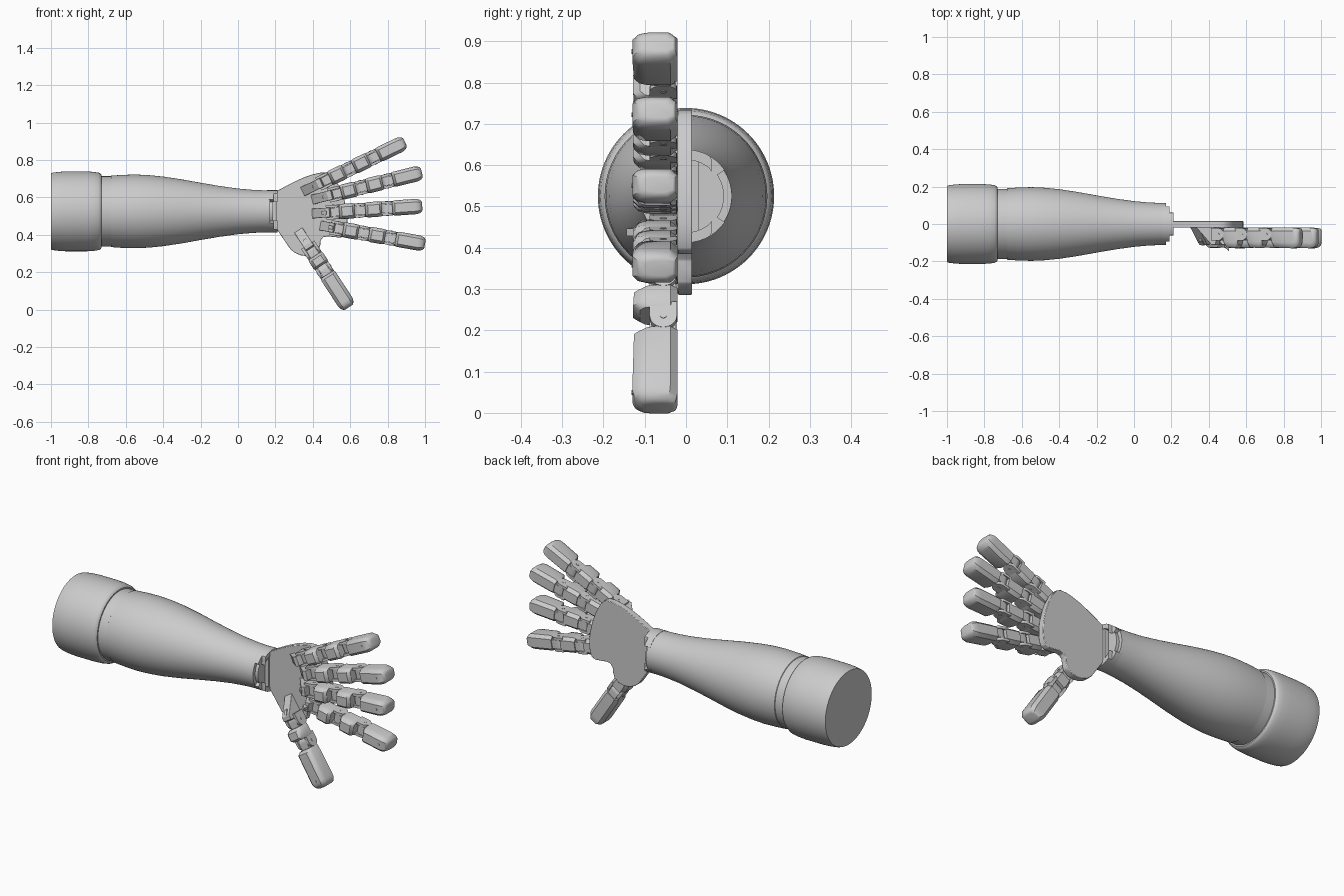
import bpy, bmesh, math
from mathutils import Matrix, Vector

if "Cube" in bpy.data.objects:
    bpy.data.objects.remove(bpy.data.objects["Cube"])

CZ = 0.525  # height of the arm axis


def finish(name, bm, mat=None, bevel=0.0, angle=35):
    if mat:
        bm.transform(mat)
    bmesh.ops.remove_doubles(bm, verts=bm.verts, dist=1e-5)
    bmesh.ops.recalc_face_normals(bm, faces=bm.faces)
    me = bpy.data.meshes.new(name)
    bm.to_mesh(me)
    bm.free()
    ob = bpy.data.objects.new(name, me)
    bpy.context.collection.objects.link(ob)
    bpy.ops.object.select_all(action='DESELECT')
    bpy.context.view_layer.objects.active = ob
    ob.select_set(True)
    if bevel:
        m = ob.modifiers.new("bevel", 'BEVEL')
        m.width, m.segments, m.limit_method = bevel, 2, 'ANGLE'
    bpy.ops.object.shade_smooth_by_angle(angle=math.radians(angle))
    return ob


def loft(name, rings, mat=None, bevel=0.0):
    """Skin a list of equal-length point rings and cap both ends."""
    bm = bmesh.new()
    vs = [[bm.verts.new(p) for p in r] for r in rings]
    n = len(vs[0])
    for a, b in zip(vs, vs[1:]):
        for i in range(n):
            j = (i + 1) % n
            bm.faces.new((a[i], a[j], b[j], b[i]))
    bm.faces.new(vs[0])
    bm.faces.new(vs[-1])
    return finish(name, bm, mat, bevel)


def prism(name, pts, v0, v1, mat=None, bevel=0.0):
    """Extrude a side outline (length, depth) across the width."""
    return loft(name, [[(u, w, v) for u, w in pts] for v in (v0, v1)], mat, bevel)


def revolve(name, profile, seg=96):
    rings = [[(x, r * math.cos(2 * math.pi * i / seg), CZ + r * math.sin(2 * math.pi * i / seg))
              for i in range(seg)] for x, r in profile]
    return loft(name, rings)


# Forearm shell and elbow cuff
revolve("elbow_cuff", [(-1, .204), (-.99, .207), (-.96, .211), (-.92, .2135), (-.81, .2135), (-.77, .211),
                       (-.745, .207), (-.735, .202), (-.73, .195), (-.73, .17)])
revolve("forearm", [(-.74, .188), (-.68, .188), (-.678, .191), (-.62, .195), (-.55, .197), (-.48, .194),
                    (-.4, .186), (-.3, .171), (-.2, .153), (-.1, .136), (0, .122), (.08, .115), (.17, .111)])

# Wrist: plug, clamp arcs above and below, tongue into the palm
revolve("wrist_plug", [(.15, .092), (.187, .092)], 48)
for sgn, nm in ((1, "upper"), (-1, "lower")):
    arc = [math.radians(90 + a) for a in range(-56, 57, 8)]
    ring = [(.113 * math.cos(a), CZ + sgn * .113 * math.sin(a)) for a in arc]
    ring += [(.088 * math.cos(a), CZ + sgn * .088 * math.sin(a)) for a in reversed(arc)]
    loft("wrist_flange_" + nm, [[(x, y, z) for y, z in ring] for x in (.155, .19)])
    clamp = [(max(-.062, min(.062, y)), z) for y, z in ring]
    loft("wrist_clamp_" + nm, [[(x, y, z) for y, z in clamp] for x in (.16, .212)])
prism("wrist_tongue", [(.16, -.03), (.208, -.03), (.208, .03), (.16, .03)], CZ - .088, CZ + .088)

# Palm plate
outline = [(.205, .632), (.25, .657), (.30, .683), (.35, .706), (.40, .723), (.44, .732), (.475, .733),
           (.50, .722), (.525, .69), (.55, .64), (.57, .58), (.583, .52), (.586, .46), (.582, .42),
           (.57, .395), (.55, .385), (.51, .388), (.48, .392), (.455, .387), (.442, .37), (.44, .345),
           (.43, .315), (.405, .294), (.37, .286), (.335, .29), (.305, .303), (.28, .323), (.25, .367),
           (.205, .432)]
loft("palm_plate", [[(x, y, z) for x, z in outline] for y in (-.02, .015)], bevel=.003)


def section(u, hw, front, back=-.02):
    """Finger cross-section: flat back, chamfered corners, softened front."""
    h = [(back, .62), (back - .018, 1), (front + .03, 1), (front + .012, .9), (front, .6)]
    return [(u, w, hw * k) for w, k in h] + [(u, w, -hw * k) for w, k in reversed(h)]


def knuckle_outline(u0, u1, r, c=-.055):
    """Strap side view with a rounded end around a pin at u1."""
    pts = [(u1 + r * math.cos(a), c + r * math.sin(a))
           for a in [math.radians(-90 + 15 * i) for i in range(13)]]
    return pts + [(u0, c + r), (u0, c - r)]


def finger(name, base, tip, pins, hw):
    """pins: distances back from the fingertip, nearest the palm first."""
    b, t = Vector((base[0], 0, base[1])), Vector((tip[0], 0, tip[1]))
    d = (t - b).normalized()
    L = (t - b).length
    mat = Matrix(((d.x, 0, -d.z, b.x), (0, 1, 0, 0), (d.z, 0, d.x, b.z), (0, 0, 0, 1)))
    ps = [L - p for p in pins]

    # Sloping mount on the palm with a small anchor block
    p = ps[0]
    prism(name + "_mount", [(-.03, -.012), (p - .045, -.112), (p - .022, -.112), (p - .015, -.085),
                            (p - .015, -.022), (p - .06, -.012)], -.026, .026, mat, .002)
    m = p * .45
    y = -.012 - .1 * (m + .03) / (p - .015)
    prism(name + "_anchor", [(m - .014, y + .02), (m - .014, y + .006), (m + .012, y - .018),
                             (m + .012, y + .02)], -.009, .009, mat)

    for i, p in enumerate(ps):
        # Hinge: two cheeks from the palm side, a tongue, and a pin
        for s in (-1, 1):
            lo, hi = sorted((s * hw * .6, s * hw * .93))
            prism(f"{name}_cheek_{i}_{s}", knuckle_outline(p - .04, p, .033), lo, hi, mat)
        tongue = [(2 * p - u, w) for u, w in knuckle_outline(p - .045, p, .03)]
        prism(f"{name}_tongue_{i}", tongue, -hw * .56, hw * .56, mat)
        pin = [(p + .008 * math.cos(k * math.pi / 6), -.055 + .008 * math.sin(k * math.pi / 6))
               for k in range(12)]
        prism(f"{name}_pin_{i}", pin, -hw * .97, hw * .97, mat)
        a = p + .03
        start = [section(a, hw * .9, -.105), section(a + .014, hw, -.126)]
        if i + 1 < len(ps):
            # Phalanx block
            e = ps[i + 1] - .026
            loft(f"{name}_phalanx_{i}", start + [section(e - .012, hw, -.128), section(e, hw * .92, -.112)], mat)
        else:
            # Rounded fingertip
            r = .04
            for k in range(7):
                g = math.radians(15 * k)
                c = math.cos(g)
                start.append(section(L - r + r * math.sin(g), hw * (.45 + .55 * c),
                                     -.13 + .03 * (1 - c), -.02 - .012 * (1 - c)))
            loft(name + "_tip", start, mat)
            dot = [(L - .045 + .006 * math.cos(k * math.pi / 5), .006 * math.sin(k * math.pi / 5))
                   for k in range(10)]
            loft(name + "_tip_screw", [[(u, w, v) for u, v in dot] for w in (-.12, -.132)], mat)


three = (.475, .335, .19)
finger("index_finger", (.365, .640), (.893, .895), three, .041)
finger("middle_finger", (.418, .593), (.983, .733), three, .041)
finger("ring_finger", (.42, .515), (.985, .553), three, .041)
finger("little_finger", (.465, .445), (1.0, .350), three, .041)
finger("thumb", (.335, .405), (.592, .012), (.36, .24), .045)
